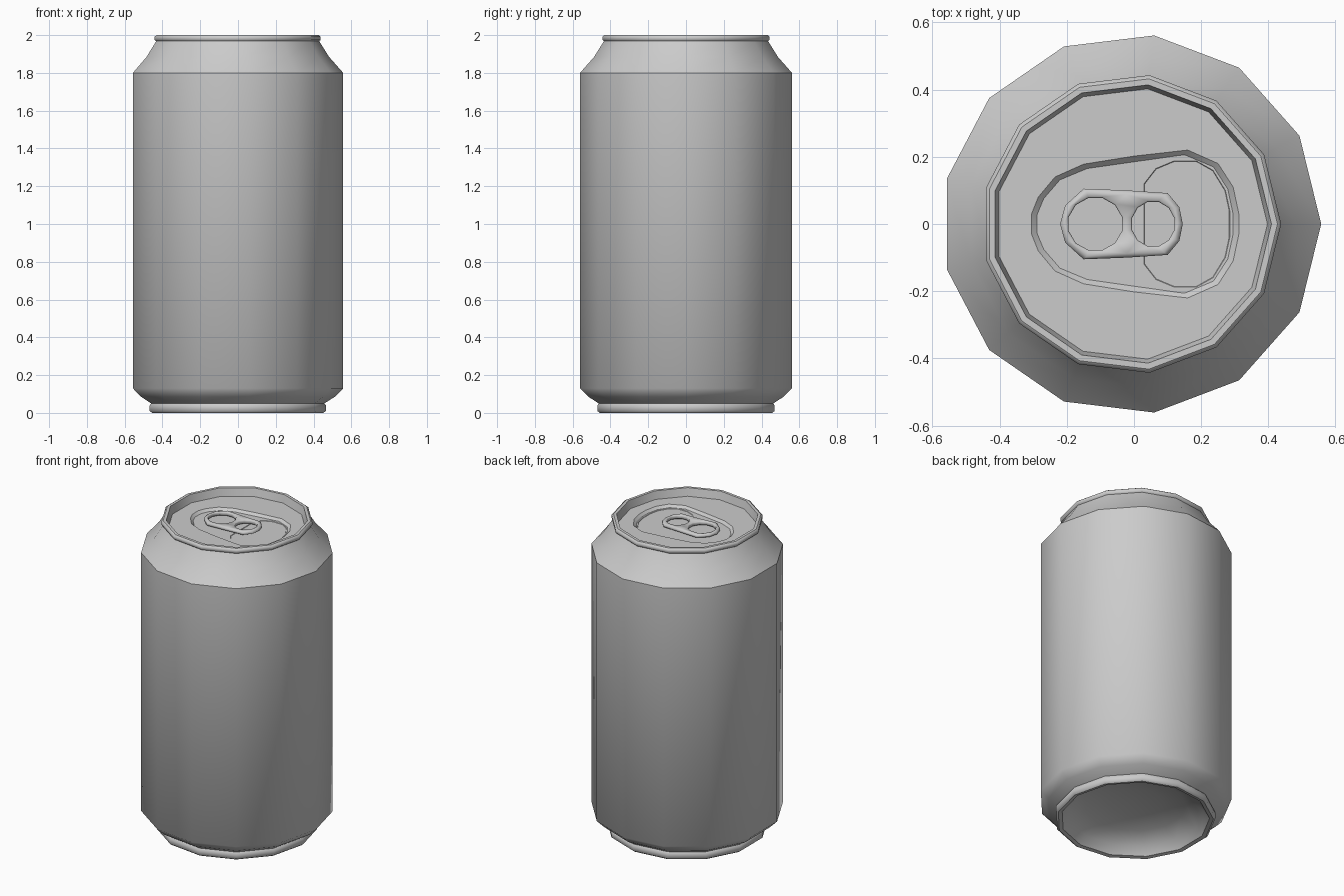
import bpy, bmesh, math
from mathutils import Vector

if "Cube" in bpy.data.objects:
    bpy.data.objects.remove(bpy.data.objects["Cube"])

SIDES = 13
CX = -0.008      # a 13-gon is lopsided, so this centres its bounds


def ring(bm, r, z):
    return [bm.verts.new((CX + r * math.cos(2 * math.pi * i / SIDES),
                          r * math.sin(2 * math.pi * i / SIDES), z)) for i in range(SIDES)]


def loop(bm, pts, z, grow=0.0):
    """Closed loop of 2D points, pushed outward from its centre by grow."""
    c = sum((Vector(p) for p in pts), Vector((0, 0))) / len(pts)
    out = []
    for p in pts:
        d = Vector(p) - c
        q = Vector(p) + d.normalized() * grow
        out.append(bm.verts.new((q.x, q.y, z)))
    return out


def skin(bm, a, b, sharp_a=False):
    n = len(a)
    for i in range(n):
        j = (i + 1) % n
        bm.faces.new((a[i], a[j], b[j], b[i]))
        if sharp_a:
            bm.edges.get((a[i], a[j])).smooth = False


def fill(bm, *loops, up=1):
    """Flat fill between an outer loop and any holes."""
    edges = []
    for l in loops:
        for i in range(len(l)):
            pair = (l[i], l[(i + 1) % len(l)])
            edges.append(bm.edges.get(pair) or bm.edges.new(pair))
    res = bmesh.ops.triangle_fill(bm, edges=edges, use_beauty=True, normal=(0, 0, up))
    for f in res["geom"]:
        if isinstance(f, bmesh.types.BMFace):
            f.normal_update()
            if f.normal.z * up < 0:
                f.normal_flip()


def mirrored(half):
    """Complete a counter-clockwise upper half outline across y = 0."""
    return half + [(x, -y) for x, y in reversed(half) if y > 0]


def finish(bm, name, angle=None):
    for f in bm.faces:
        f.smooth = True
    if angle:
        bm.normal_update()
        for e in bm.edges:
            if len(e.link_faces) == 2 and e.calc_face_angle(0) > math.radians(angle):
                e.smooth = False
    me = bpy.data.meshes.new(name)
    bm.to_mesh(me)
    bm.free()
    ob = bpy.data.objects.new(name, me)
    bpy.context.collection.objects.link(ob)
    return ob


# Can body: domed base, wall, neck and rolled rim (radius, z, sharp ring)
profile = [(0.16, 0.125, 0), (0.30, 0.10, 0), (0.40, 0.055, 0), (0.437, 0.005, 1),
           (0.46, 0.0, 1), (0.473, 0.01, 0), (0.473, 0.04, 0), (0.465, 0.05, 1),
           (0.52, 0.085, 0), (0.565, 0.13, 0), (0.565, 1.80, 1), (0.49, 1.885, 0),
           (0.438, 1.968, 1), (0.446, 1.975, 0), (0.446, 1.992, 0), (0.435, 2.0, 1),
           (0.417, 2.0, 1), (0.405, 1.95, 1)]
bm = bmesh.new()
rings = [ring(bm, r, z) for r, z, s in profile]
centre = bm.verts.new((CX, 0, 0.135))
for i in range(SIDES):
    bm.faces.new((centre, rings[0][(i + 1) % SIDES], rings[0][i]))
for k in range(len(rings) - 1):
    skin(bm, rings[k], rings[k + 1], bool(profile[k][2]))
finish(bm, "can_body")

# Lid with pressed panel and scored mouth
panel = mirrored([(0.312, 0.03), (0.295, 0.11), (0.25, 0.18), (0.16, 0.22), (0.0, 0.202),
                  (-0.15, 0.178), (-0.235, 0.14), (-0.285, 0.08), (-0.305, 0.03)])
mouth = mirrored([(0.285, 0.04), (0.272, 0.10), (0.235, 0.16), (0.185, 0.188),
                  (0.12, 0.188), (0.065, 0.165), (0.03, 0.12)])
bm = bmesh.new()
rim = ring(bm, 0.405, 1.95)
top = loop(bm, panel, 1.95)
floor = loop(bm, panel, 1.935, -0.017)
score = loop(bm, mouth, 1.935)
flap = loop(bm, mouth, 1.932, -0.002)
skin(bm, top, floor)
skin(bm, score, flap)
fill(bm, rim, top)
fill(bm, floor, score)
fill(bm, flap)
finish(bm, "lid", 25)

# Pull tab: rounded plate with two finger holes
outer = mirrored([(0.145, 0.0), (0.135, 0.05), (0.10, 0.092), (-0.02, 0.10), (-0.15, 0.105),
                  (-0.205, 0.055), (-0.22, 0.0)])


def oval(cx, rx, ry, n=12):
    return [(cx + rx * math.cos(2 * math.pi * (i + .5) / n),
             ry * math.sin(2 * math.pi * (i + .5) / n)) for i in range(n)]


holes = [oval(-0.115, 0.082, 0.08), oval(0.057, 0.065, 0.068)]
bm = bmesh.new()
tops, bottoms = [], []
for pts, sign in [(outer, 1)] + [(h, -1) for h in holes]:
    e = 0.012 if sign > 0 else 0.004
    levels = [loop(bm, pts, z, -g * e * sign)
              for z, g in ((1.943, 1), (1.949, 0), (1.961, 0), (1.968, 1))]
    for a, b in zip(levels, levels[1:]):
        skin(bm, a, b)
    bottoms.append(levels[0])
    tops.append(levels[-1])
fill(bm, *tops)
fill(bm, *bottoms, up=-1)
bmesh.ops.recalc_face_normals(bm, faces=bm.faces)
finish(bm, "pull_tab", 62)
